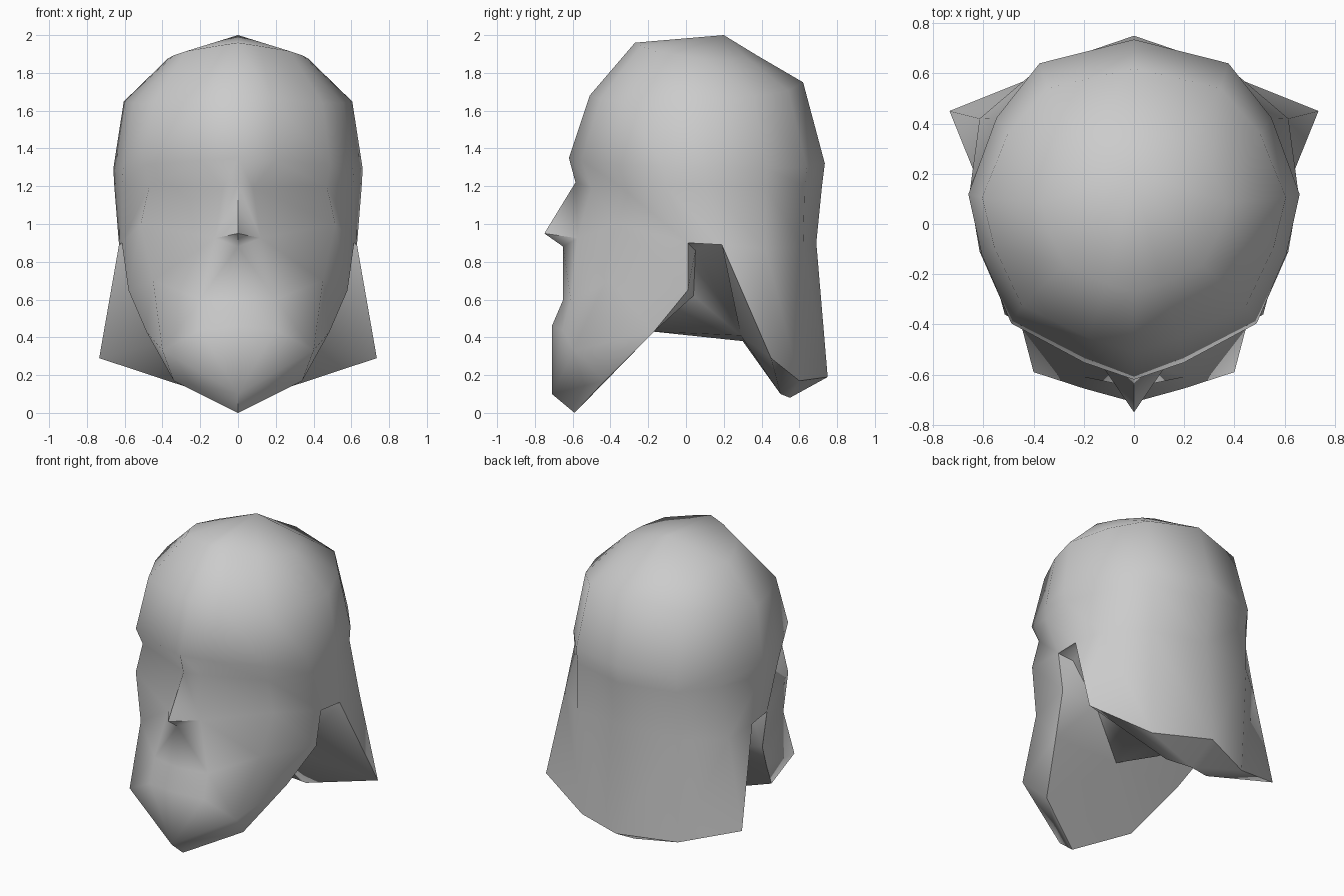
import bpy, bmesh

if "Cube" in bpy.data.objects:
    bpy.data.objects.remove(bpy.data.objects["Cube"])

bm = bmesh.new()


def pts(rows):
    return [bm.verts.new(p) for p in rows]


def face(*vs):
    bm.faces.new(vs)


def strip(a, b):
    for i in range(len(a) - 1):
        face(a[i], a[i + 1], b[i + 1], b[i])


# Half outline of the skull seen from above, front to back (unit width, unit depth)
outline = [(0, -1), (.3, -.9), (.74, -.67), (.92, -.26), (1, .09), (.83, .54), (.57, .86), (0, 1)]


def ring(z_front, z_back, y_front, y_back, width, drop=0):
    out = []
    for u, t in outline:
        k = (t + 1) / 2
        z = z_front + (z_back - z_front) * k - drop * u
        out.append((u * width, y_front + (y_back - y_front) * k, z))
    return out


# Skull: crown and three tilted rings down to the brow
crown = bm.verts.new((0, .2, 2.0))
top = pts(ring(1.96, 1.89, -.27, .38, .37, .045))
upper = pts(ring(1.68, 1.75, -.51, .62, .605, .07))
brow = pts(ring(1.35, 1.32, -.62, .735, .66, .04))
for a, b in zip(top, top[1:]):
    face(crown, a, b)
strip(top, upper)
strip(upper, brow)

# Eye level: sunken sockets in front, skull outline behind
eyes = pts([(0, -.585, 1.22), (.08, -.5, 1.19), (.47, -.35, 1.2), (.615, -.11, 1.2)]
           + ring(1.2, 1.2, -.59, .72, .655)[4:])
strip(brow, eyes)

# Face: nose, mouth, jaw and chin, each row from the middle to the side
nose = pts([(0, -.75, .95), (.12, -.575, .925), (.515, -.36, 1.0), (.615, .01, .9)])
lip = pts([(0, -.65, .88)])
mouth = pts([(0, -.65, .6), (.2, -.61, .6), (.45, -.4, .7), (.58, .01, .65)])
jaw = pts([(0, -.71, .46), (.2, -.655, .44), (.4, -.59, .33), (.485, -.17, .43)])
chin = pts([(0, -.71, .1), (.34, -.43, .17)])
base = bm.verts.new((0, -.59, 0))
strip(eyes[:4], nose)
face(nose[0], nose[1], lip[0])
strip(lip + nose[1:], mouth)
strip(mouth, jaw)
face(jaw[0], jaw[1], chin[0])
face(jaw[1], jaw[2], chin[0])
face(jaw[2], chin[1], chin[0])
face(jaw[2], jaw[3], chin[1])
face(chin[0], chin[1], base)

# Hair: hangs behind the ears and flares to a pointed corner
hair = pts([(.63, .19, .89), (.615, .42, .87), (.38, .62, .88), (0, .69, .9)])
tip = bm.verts.new((.735, .45, .29))
hem = pts([(.36, .6, .17), (0, .75, .19)])
face(eyes[3], eyes[4], hair[0], nose[3])
strip(eyes[4:], hair)
face(hair[0], hair[1], tip)
strip(hair[1:], [tip] + hem)

# Neck stub, underside of the jaw, recess below the ear and inside of the hair
neck = pts([(0, -.17, .43), (.34, .04, .62), (.25, .29, .41), (0, .3, .38)])
recess = pts([(.53, .05, .86), (.52, .2, .93)])
inner = pts([(.16, .5, .1), (0, .55, .08)])
face(neck[0], neck[1], neck[2])
face(neck[0], neck[2], neck[3])
face(base, chin[1], neck[0])
face(chin[1], jaw[3], neck[0])
face(jaw[3], neck[1], neck[0])
face(jaw[3], mouth[3], neck[1])
face(mouth[3], nose[3], recess[0], neck[1])
face(nose[3], hair[0], recess[1], recess[0])
face(recess[0], recess[1], neck[2], neck[1])
face(hair[0], neck[2], recess[1])
face(hair[0], tip, neck[2])
face(tip, inner[0], neck[2])
face(inner[0], inner[1], neck[3], neck[2])
face(tip, hem[0], inner[0])
face(hem[0], hem[1], inner[1], inner[0])

# Mirror the half across x = 0
geom = bm.verts[:] + bm.edges[:] + bm.faces[:]
bmesh.ops.mirror(bm, geom=geom, axis='X', merge_dist=.0005)
bmesh.ops.remove_doubles(bm, verts=bm.verts[:], dist=.0005)
bmesh.ops.recalc_face_normals(bm, faces=bm.faces[:])

mesh = bpy.data.meshes.new("head_with_hair")
bm.to_mesh(mesh)
bm.free()
head = bpy.data.objects.new("head_with_hair", mesh)
bpy.context.collection.objects.link(head)
bpy.context.view_layer.objects.active = head
head.select_set(True)
bpy.ops.object.shade_smooth_by_angle(angle=1.0)
